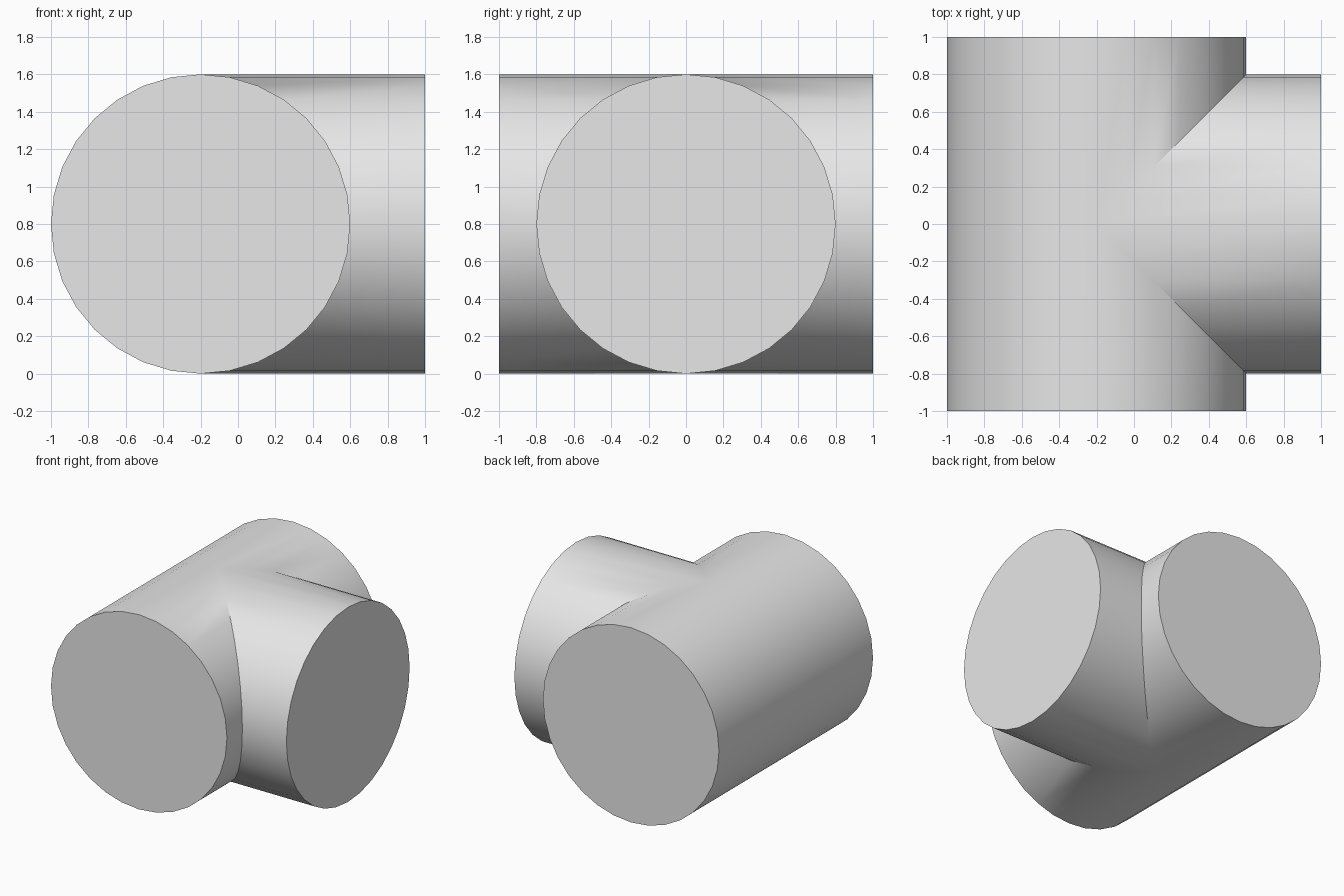
import bpy, bmesh, math

cube = bpy.data.objects.get("Cube")
if cube:
    bpy.data.objects.remove(cube, do_unlink=True)

R, SIDES, AXIS_X, END = 0.8, 32, -0.2, 1.0

# Single plain grey
grey = bpy.data.materials.new("plain grey")
grey.use_nodes = True
colour = (0.8, 0.8, 0.8, 1)
grey.diffuse_color = colour
grey.node_tree.nodes["Principled BSDF"].inputs["Base Color"].default_value = colour

bm = bmesh.new()


def tube(end_point, joint_point):
    """Tube with a capped outer ring and a mitred inner ring."""
    angles = [2 * math.pi * i / SIDES for i in range(SIDES)]
    outer = [bm.verts.new(end_point(R * math.cos(a), R * math.sin(a) + R)) for a in angles]
    inner = [bm.verts.new(joint_point(R * math.cos(a), R * math.sin(a) + R)) for a in angles]
    for i in range(SIDES):
        j = (i + 1) % SIDES
        bm.faces.new((outer[i], outer[j], inner[j], inner[i]))
    bm.faces.new(outer)


# Main run: front and back halves, mitred on the branch side
for s in (-1, 1):
    tube(lambda u, z: (AXIS_X + u, s * END, z),
         lambda u, z: (AXIS_X + u, s * max(u, 0), z))

# Side branch toward +x
tube(lambda u, z: (END, u, z),
     lambda u, z: (AXIS_X + abs(u), u, z))

# Weld the three tubes into one closed shell
bmesh.ops.remove_doubles(bm, verts=bm.verts, dist=0.0001)
bmesh.ops.recalc_face_normals(bm, faces=bm.faces)

mesh = bpy.data.meshes.new("tee_fitting")
bm.to_mesh(mesh)
bm.free()
mesh.materials.append(grey)
tee = bpy.data.objects.new("tee_fitting", mesh)
bpy.context.collection.objects.link(tee)

# Smooth walls, sharp end rims and seams
bpy.ops.object.select_all(action='DESELECT')
tee.select_set(True)
bpy.context.view_layer.objects.active = tee
bpy.ops.object.shade_smooth_by_angle(angle=math.radians(30))
